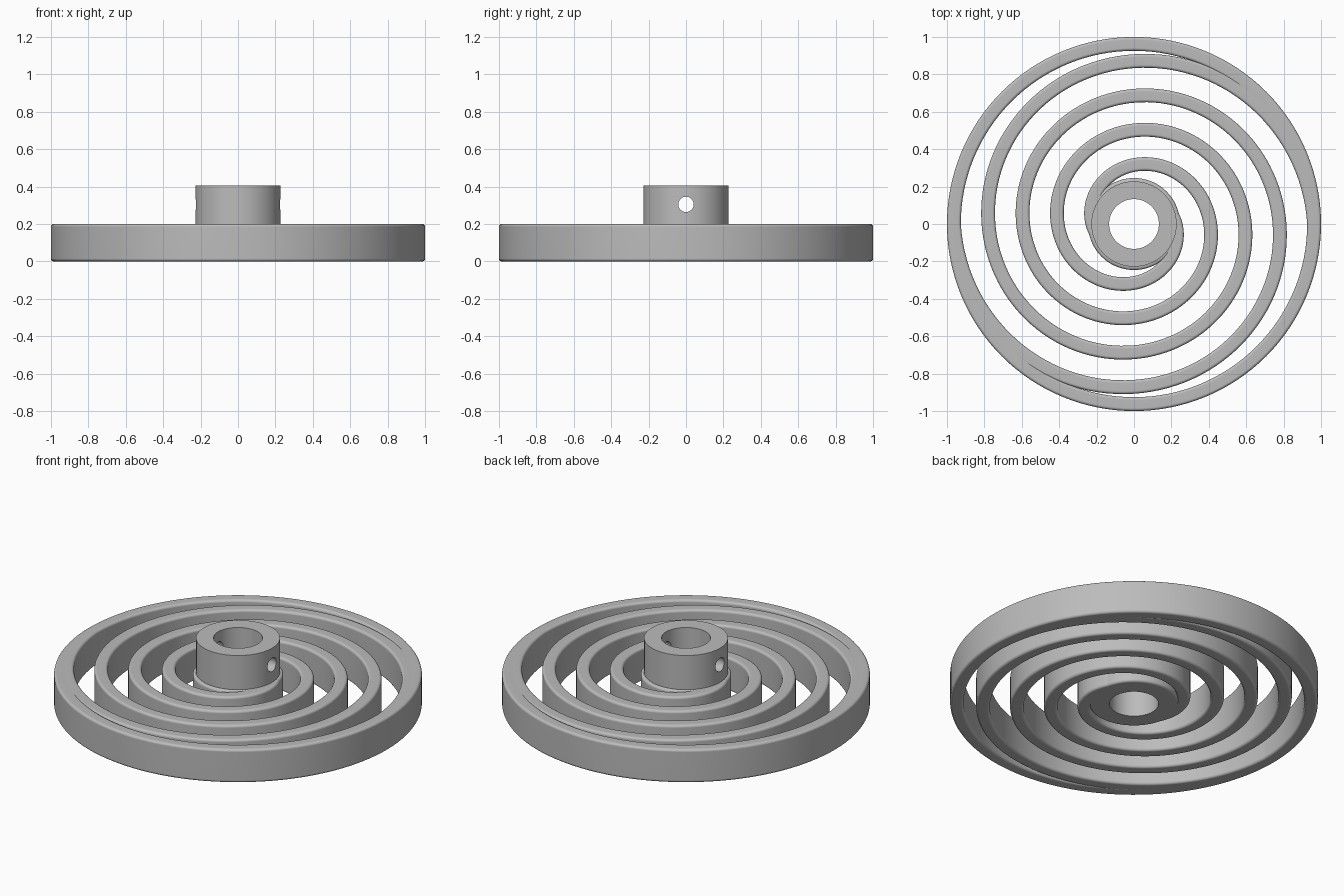
import bpy
import bmesh
from math import cos, sin, pi, radians

if "Cube" in bpy.data.objects:
    bpy.data.objects.remove(bpy.data.objects["Cube"], do_unlink=True)

HEIGHT, WIDTH, FILLET = 0.2, 0.074, 0.015
RIM_R = 1 - WIDTH / 2
PITCH = 0.37

grey = bpy.data.materials.new("plain grey")
grey.use_nodes = True
colour = (0.5, 0.5, 0.5, 1)
grey.diffuse_color = colour
grey.node_tree.nodes["Principled BSDF"].inputs["Base Color"].default_value = colour


def corner(x, z, start, radius=FILLET, steps=4):
    """Quarter-round points about a fillet centre."""
    return [(x + radius * cos(start + i * pi / 2 / steps),
             z + radius * sin(start + i * pi / 2 / steps)) for i in range(steps + 1)]


def bar_section():
    """Rounded rectangle, with radial offset and height."""
    a = WIDTH / 2 - FILLET
    low, high = FILLET, HEIGHT - FILLET
    return (corner(a, low, -pi / 2) + corner(a, high, 0)
            + corner(-a, high, pi / 2) + corner(-a, low, pi))


def sweep(name, section, stations, closed):
    """Carry a section through (angle, radius) stations around z."""
    bm = bmesh.new()
    rings = [[bm.verts.new(((r + x) * cos(a), (r + x) * sin(a), z)) for x, z in section]
             for a, r in stations]
    n = len(section)
    pairs = list(zip(rings, rings[1:]))
    if closed:
        pairs.append((rings[-1], rings[0]))
    else:
        bm.faces.new(rings[0])
        bm.faces.new(rings[-1])
    for p, q in pairs:
        for i in range(n):
            j = (i + 1) % n
            bm.faces.new((p[i], q[i], q[j], p[j]))
    bmesh.ops.recalc_face_normals(bm, faces=bm.faces)
    mesh = bpy.data.meshes.new(name)
    bm.to_mesh(mesh)
    bm.free()
    mesh.materials.append(grey)
    obj = bpy.data.objects.new(name, mesh)
    bpy.context.collection.objects.link(obj)
    return obj


def smooth(obj):
    bpy.ops.object.select_all(action="DESELECT")
    obj.select_set(True)
    bpy.context.view_layer.objects.active = obj
    bpy.ops.object.shade_smooth_by_angle(angle=radians(35))
    mod = obj.modifiers.new("clean_normals", "WEIGHTED_NORMAL")
    mod.keep_sharp = True


def circle(radius, count=128):
    return [(2 * pi * i / count, radius) for i in range(count)]


# Outer rim
smooth(sweep("outer_rim", bar_section(), circle(RIM_R), True))

# Two spiral arms, half a turn apart, growing clockwise into the rim
INNER_R, STEPS = 0.175, 256
for name, turn in (("spiral_arm_a", 0), ("spiral_arm_b", pi)):
    path = []
    for i in range(STEPS + 1):
        r = INNER_R + (RIM_R - INNER_R) * i / STEPS
        path.append((turn + 2 * pi * (RIM_R - r) / PITCH, r))
    smooth(sweep(name, bar_section(), path, False))

# Hub: filleted base, taller collar and central bore
BORE, COLLAR, BASE, TOP = 0.133, 0.228, 0.246, 0.405
edge = BASE - FILLET
hub_section = ([(BORE, 0)] + corner(edge, FILLET, -pi / 2)
               + corner(edge, HEIGHT - FILLET, 0)[:-1]
               + [(COLLAR, HEIGHT), (COLLAR, TOP), (BORE, TOP)])
hub = sweep("hub", hub_section, circle(0, 96), True)

# Set-screw hole through the collar from side to side
bpy.ops.mesh.primitive_cylinder_add(vertices=32, radius=0.041, depth=1,
                                    location=(0, 0, 0.305), rotation=(0, pi / 2, 0))
cutter = bpy.context.object
cutter.name = "screw_hole_cutter"
cutter.hide_render = True
cutter.data.materials.append(grey)
cut = hub.modifiers.new("screw_hole", "BOOLEAN")
cut.operation, cut.solver, cut.object = "DIFFERENCE", "EXACT", cutter
bpy.ops.object.select_all(action="DESELECT")
bpy.context.view_layer.objects.active = hub
hub.select_set(True)
bpy.ops.object.modifier_apply(modifier=cut.name)
bpy.data.objects.remove(cutter, do_unlink=True)
smooth(hub)
